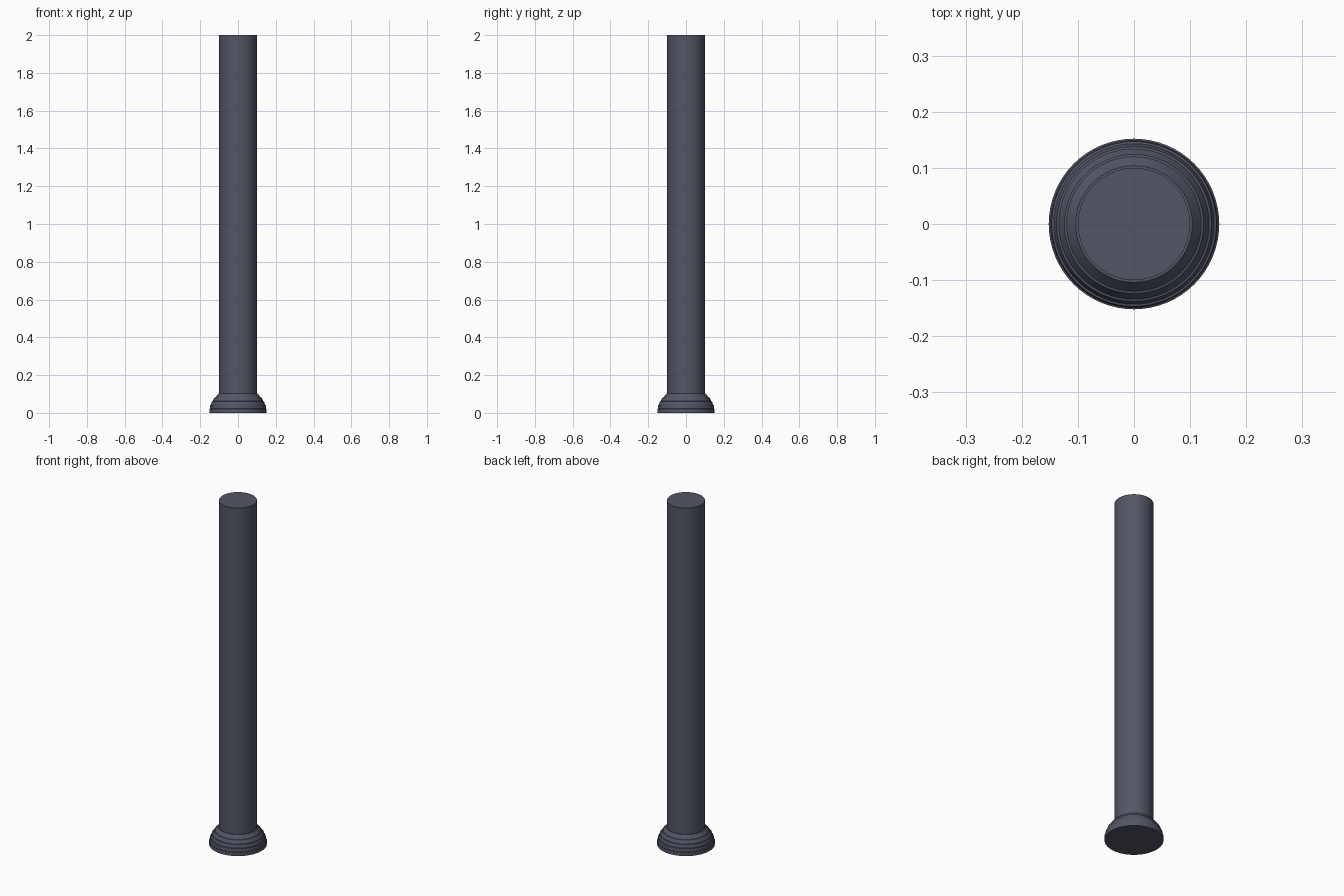
import bpy, bmesh, math

if "Cube" in bpy.data.objects:
    bpy.data.objects.remove(bpy.data.objects["Cube"])

SIDES = 64

def lathe(name, profile):
    """Spin a closed (radius, z) profile around the z axis."""
    bm = bmesh.new()
    rings = []
    for r, z in profile:
        rings.append([bm.verts.new((r * math.cos(2 * math.pi * i / SIDES),
                                    r * math.sin(2 * math.pi * i / SIDES), z))
                      for i in range(SIDES)])
    for a, b in zip(rings, rings[1:]):
        for i in range(SIDES):
            j = (i + 1) % SIDES
            bm.faces.new((a[i], a[j], b[j], b[i]))
    bm.faces.new(rings[0][::-1])
    bm.faces.new(rings[-1])
    mesh = bpy.data.meshes.new(name)
    bm.to_mesh(mesh)
    bm.free()
    obj = bpy.data.objects.new(name, mesh)
    bpy.context.collection.objects.link(obj)
    bpy.ops.object.select_all(action='DESELECT')
    obj.select_set(True)
    bpy.context.view_layer.objects.active = obj
    bpy.ops.object.shade_smooth_by_angle(angle=math.radians(30))
    return obj

mat = bpy.data.materials.new("slate_grey")
mat.diffuse_color = (0.085, 0.092, 0.13, 1)
mat.use_nodes = True
mat.node_tree.nodes["Principled BSDF"].inputs["Base Color"].default_value = mat.diffuse_color

# straight round shaft
shaft = lathe("shaft", [(0.1, 0.0), (0.1, 2.0)])

# domed foot with shallow stepped tiers
foot = lathe("foot", [(0.152, 0.0), (0.152, 0.021), (0.149, 0.022),
                      (0.147, 0.041), (0.143, 0.042), (0.138, 0.061),
                      (0.134, 0.062), (0.124, 0.081), (0.120, 0.082),
                      (0.104, 0.102)])

for part in (shaft, foot):
    part.data.materials.append(mat)
